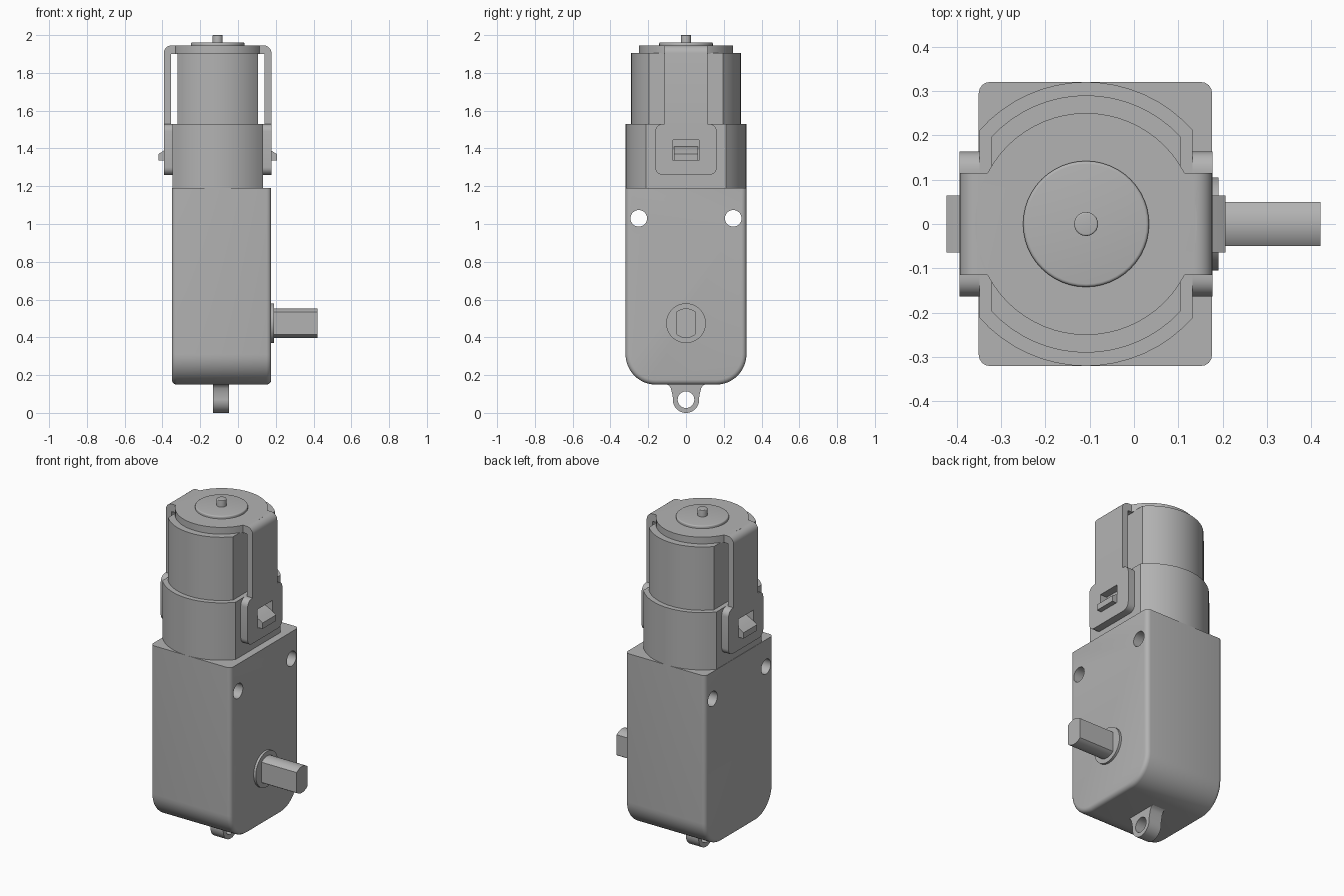
import bpy
import bmesh
from math import acos, cos, sin, pi

cube = bpy.data.objects.get("Cube")
if cube:
    bpy.data.objects.remove(cube, do_unlink=True)

grey = bpy.data.materials.new("plain_grey")
grey.use_nodes = True
grey.diffuse_color = (0.45, 0.45, 0.45, 1)
grey.node_tree.nodes["Principled BSDF"].inputs["Base Color"].default_value = (0.45, 0.45, 0.45, 1)

CX = -0.108  # motor axis


def arc(cx, cy, r, a0, a1, n=12):
    return [(cx + r * cos(a0 + (a1 - a0) * i / n), cy + r * sin(a0 + (a1 - a0) * i / n))
            for i in range(n + 1)]


def circle(cx, cy, r, n=48):
    return arc(cx, cy, r, 0, 2 * pi, n)[:-1]


def flatted(cx, cy, r, half):
    """Circle with two parallel flats at cx +- half."""
    a = acos(half / r)
    return arc(cx, cy, r, a, pi - a, 16) + arc(cx, cy, r, pi + a, 2 * pi - a, 16)


def rect(x0, x1, y0, y1, r=0):
    if not r:
        return [(x0, y0), (x1, y0), (x1, y1), (x0, y1)]
    corners = [(x1 - r, y1 - r), (x0 + r, y1 - r), (x0 + r, y0 + r), (x1 - r, y0 + r)]
    return [p for i, c in enumerate(corners) for p in arc(*c, r, i * pi / 2, (i + 1) * pi / 2, 6)]


def prism(name, outline, axis, lo, hi, bevel=0, pick=None):
    """Extrude a 2D outline along an axis, optionally bevelling picked edges."""
    place = {"x": lambda p, t: (t, *p), "y": lambda p, t: (p[0], t, p[1]),
             "z": lambda p, t: (*p, t)}[axis]
    bm = bmesh.new()
    ends = [[bm.verts.new(place(p, t)) for p in outline] for t in (lo, hi)]
    n = len(outline)
    for ring in ends:
        bm.faces.new(ring)
    for i in range(n):
        j = (i + 1) % n
        bm.faces.new((ends[0][i], ends[0][j], ends[1][j], ends[1][i]))
    bmesh.ops.recalc_face_normals(bm, faces=bm.faces)
    if bevel:
        edges = [e for e in bm.edges if pick(e)]
        bmesh.ops.bevel(bm, geom=edges, offset=bevel, segments=4, profile=0.5, affect="EDGES")
    mesh = bpy.data.meshes.new(name)
    bm.to_mesh(mesh)
    bm.free()
    obj = bpy.data.objects.new(name, mesh)
    bpy.context.collection.objects.link(obj)
    mesh.materials.append(grey)
    return obj


def combine(target, tool, operation):
    """Apply a boolean with the tool, then discard the tool."""
    mod = target.modifiers.new("combine", "BOOLEAN")
    mod.operation, mod.solver, mod.object = operation, "EXACT", tool
    bpy.context.view_layer.update()
    deps = bpy.context.evaluated_depsgraph_get()
    mesh = bpy.data.meshes.new_from_object(target.evaluated_get(deps))
    target.modifiers.clear()
    target.data = mesh
    bpy.data.objects.remove(tool, do_unlink=True)


parts = []

# Gearbox: round lower corners, softened rims, sharp top
W, TOP, BASE, R = 0.32, 1.19, 0.15, 0.16
body = ([(W, TOP), (-W, TOP)] + arc(-W + R, BASE + R, R, pi, 1.5 * pi)
        + arc(W - R, BASE + R, R, 1.5 * pi, 2 * pi))


def side_rim(e):
    a, b = (v.co for v in e.verts)
    return abs(a.x - b.x) < 1e-5 and min(a.z, b.z) < TOP - 0.01


gearbox = prism("gearbox", body, "x", -0.35, 0.176, 0.025, side_rim)
for y in (-0.25, 0.25):
    combine(gearbox, prism("screw_hole", circle(y, 1.03, 0.044, 32), "x", -1, 1), "DIFFERENCE")
parts.append(gearbox)

# Mounting lug under the gearbox
lug_half = arc(0, 0.07, 0.07, -pi / 2, 0.15, 12) + [(0.075, 0.11), (0.08, 0.13), (0.088, 0.143),
                                                    (0.1, 0.15), (0.1, 0.17)]
lug = prism("mounting_lug", lug_half + [(-y, z) for y, z in lug_half[:0:-1]], "x", -0.132, -0.048)
combine(lug, prism("lug_hole", circle(0, 0.07, 0.044, 32), "x", -1, 1), "DIFFERENCE")
parts.append(lug)

# Output shaft and its boss
parts.append(prism("shaft_boss", circle(0, 0.475, 0.105), "x", 0.15, 0.19))
parts.append(prism("output_shaft", flatted(0, 0.475, 0.078, 0.05), "x", 0.16, 0.42))

# Motor holder and motor can
parts.append(prism("motor_holder", flatted(CX, 0, 0.32, 0.24), "z", TOP - 0.01, 1.53))
parts.append(prism("motor_can", flatted(CX, 0, 0.29, 0.213), "z", 1.5, 1.905))

# Strap over the motor: bent band, round cap, and a pad with a window on each side
OUT, INN, ZT, ZP = 0.285, 0.248, 1.945, 1.53
bend = 0.04
band = ([(CX + OUT, ZP - 0.05)] + arc(CX + OUT - bend, ZT - bend, bend, 0, pi / 2, 6)
        + arc(CX - OUT + bend, ZT - bend, bend, pi / 2, pi, 6)
        + [(CX - OUT, ZP - 0.05), (CX - INN, ZP - 0.05), (CX - INN, 1.9),
           (CX + INN, 1.9), (CX + INN, ZP - 0.05)])
strap = prism("strap", band, "y", -0.115, 0.115)
combine(strap, prism("cap", circle(CX, 0, 0.25, 64), "z", 1.9, ZT), "UNION")
for s in (-1, 1):
    lo, hi = sorted((CX + s * 0.238, CX + s * OUT))
    pad = prism("pad", rect(-0.163, 0.163, 1.26, ZP, 0.04), "x", lo, hi)
    combine(strap, pad, "UNION")
    window = prism("window", rect(-0.07, 0.07, 1.335, 1.445), "x", lo - 0.001, hi + 0.05)
    combine(strap, window, "DIFFERENCE")
    # Wedge-shaped catch poking through the window
    wedge = [(CX + s * x, z) for x, z in ((0.22, 1.335), (0.314, 1.335), (0.314, 1.37),
                                          (0.285, 1.388), (0.24, 1.41), (0.22, 1.41))]
    parts.append(prism("left_catch" if s > 0 else "right_catch", wedge, "y", -0.064, 0.064))
parts.append(strap)

# Bearing collar and motor pin
parts.append(prism("bearing_collar", circle(CX, 0, 0.142), "z", 1.93, 1.961, 0.007,
                   lambda e: min(v.co.z for v in e.verts) > 1.95))
parts.append(prism("motor_pin", circle(CX, 0, 0.027, 24), "z", 1.94, 2.0, 0.004,
                   lambda e: min(v.co.z for v in e.verts) > 1.99))

# Smooth the rounded surfaces, keep the edges sharp
bpy.ops.object.select_all(action="DESELECT")
for obj in parts:
    obj.select_set(True)
bpy.context.view_layer.objects.active = gearbox
bpy.ops.object.shade_smooth_by_angle(angle=pi / 6)
